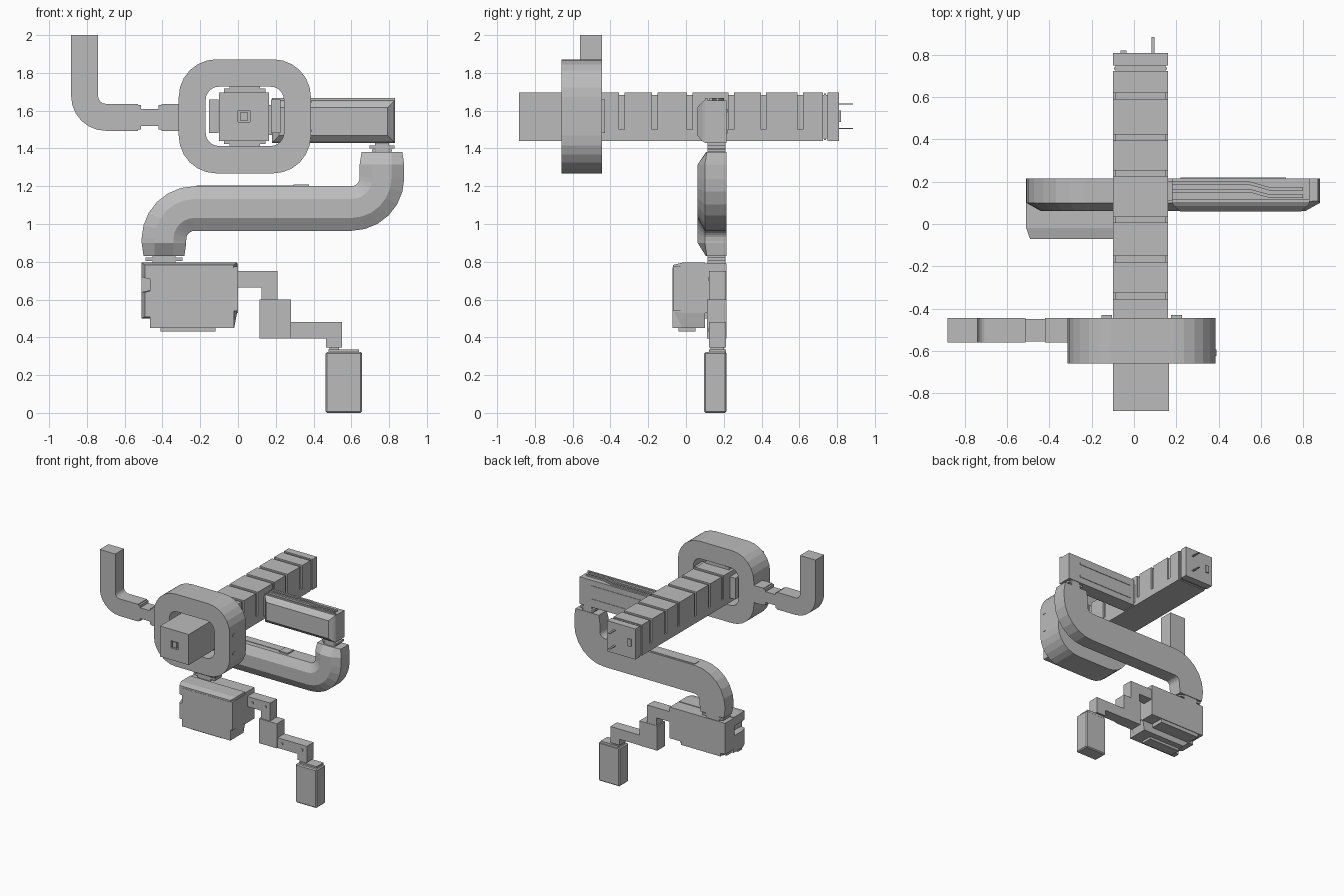
import bpy, bmesh, math
from mathutils import Vector

old = bpy.data.objects.get("Cube")
if old:
    bpy.data.objects.remove(old)

grey = bpy.data.materials.new("plain_grey")
grey.use_nodes = True
grey.diffuse_color = (.5, .5, .5, 1)
grey.node_tree.nodes["Principled BSDF"].inputs["Base Color"].default_value = grey.diffuse_color


def finish(name, bm):
    bmesh.ops.recalc_face_normals(bm, faces=bm.faces)
    mesh = bpy.data.meshes.new(name)
    bm.to_mesh(mesh)
    bm.free()
    mesh.materials.append(grey)
    obj = bpy.data.objects.new(name, mesh)
    bpy.context.collection.objects.link(obj)
    return obj


def loft(name, loops, closed=False):
    """Skin a row of equal loops; cap the ends, or join last to first."""
    bm = bmesh.new()
    rows = [[bm.verts.new(p) for p in loop] for loop in loops]
    pairs = list(zip(rows, rows[1:]))
    if closed:
        pairs.append((rows[-1], rows[0]))
    else:
        bm.faces.new(rows[0])
        bm.faces.new(rows[-1])
    for a, b in pairs:
        for i in range(len(a)):
            j = i - 1
            bm.faces.new((a[j], a[i], b[i], b[j]))
    return finish(name, bm)


def box(name, x, y, z, bevel=0):
    """A block between the low and high limits on each axis."""
    bm = bmesh.new()
    bmesh.ops.create_cube(bm, size=1)
    for v in bm.verts:
        v.co = [(lo + hi) / 2 + c * (hi - lo) for c, (lo, hi) in zip(v.co, (x, y, z))]
    if bevel:
        bmesh.ops.bevel(bm, geom=bm.edges[:], offset=bevel, segments=1, affect='EDGES')
    return finish(name, bm)


def shrink(limits, amount):
    return limits[0] + amount, limits[1] - amount


def around(centre, half):
    return centre - half, centre + half


def at_depth(outline, y):
    return [(x, y, z) for x, z in outline]


def prism(name, outline, y):
    return loft(name, [at_depth(outline, depth) for depth in y])


def arc(cx, cz, r, start, turn, segs=6):
    angles = [math.radians(start + turn * i / segs) for i in range(segs + 1)]
    return [(cx + r * math.cos(a), cz + r * math.sin(a)) for a in angles]


def round_rect(x, z, r=0, segs=0):
    if not segs:
        return [(x[1], z[1]), (x[0], z[1]), (x[0], z[0]), (x[1], z[0])]
    corners = round_rect(shrink(x, r), shrink(z, r))
    return [p for k, c in enumerate(corners) for p in arc(*c, r, 90 * k, 90, segs)]


def frame(name, outer, inner, y):
    near, far = y
    return loft(name, [at_depth(outer, near), at_depth(outer, far),
                       at_depth(inner, far), at_depth(inner, near)], closed=True)


def sweep(name, path, section):
    """Sweep along an xz path; section(is_end) gives (offset, y) points."""
    points = [Vector(p) for p in path]
    last = len(points) - 1
    loops = []
    for i, p in enumerate(points):
        # the straight runs at both ends stay square to the path
        before = points[i - 1] if i > 0 else p
        after = points[i + 1] if i < last else p
        if i == 1:
            after = p
        if i == last - 1:
            before = p
        t = (after - before).normalized()
        loops.append([(p.x - t.y * o, y, p.y + t.x * o) for o, y in section(i in (0, last))])
    return loft(name, loops)


# main beam: recessed core, continuous lower band, separate upper segments
BEAM_X, BEAM_Z = (-.1, .16), (1.44, 1.695)
BEAM_START, BEAM_END, BAND_TOP = -.6, .725, 1.5
box("beam_core", shrink(BEAM_X, .012), (BEAM_START, .75), shrink(BEAM_Z, .012))
box("beam_lower_band", BEAM_X, (BEAM_START, BEAM_END), (BEAM_Z[0], BAND_TOP))
start = BEAM_START
for groove in (-.34, -.165, .02, .24, .41, .605, BEAM_END + .014):
    box("beam_segment", BEAM_X, (start, groove - .014), (BAND_TOP, BEAM_Z[1]))
    start = groove + .014
box("beam_seal", shrink(BEAM_X, .005), (.73, .74), shrink(BEAM_Z, .005))
box("beam_end_plate", BEAM_X, (.75, .81), BEAM_Z)
for height in (1.505, 1.635):
    box("end_prong", around(.09, .008), (.8, .885), around(height, .003))
box("end_latch", around(-.05, .015), (.8, .82), around(1.57, .03))

# front head with a small square window
HEAD_X = (BEAM_X[0], .165)
frame("front_head", round_rect(HEAD_X, BEAM_Z),
      round_rect(around(.032, .032), around(1.57, .03)), (-.885, -.86))
box("front_head_body", HEAD_X, (-.86, -.59), BEAM_Z)
box("window_bar", around(.032, .018), (-.88, -.85), around(1.57, .024))

# rounded ring around the beam, with mounts mirrored about its middle
RING_X, RING_Z, RING_Y = .036, 1.57, (-.66, -.445)
frame("ring", round_rect(around(RING_X, .35), around(RING_Z, .302), .2, 6),
      round_rect(around(RING_X, .207), around(RING_Z, .157), .07, 6), RING_Y)
MOUNT_Y = (-.54, -.46)
for side in (-1, 1):
    box("ring_side_pad", around(RING_X + side * .165, .025), (-.54, -.43), around(RING_Z, .088))
    box("ring_mount", around(RING_X, .11), MOUNT_Y, around(RING_Z + side * .135, .012))
    box("ring_mount_stem", around(RING_X, .08), MOUNT_Y, around(RING_Z + side * .15, .014))
    box("ring_side_tab", (.38, .39), around(-.61, .015), around(RING_Z + side * .077, .007))

# upright pipe bending into the ring
PIPE_Y, PIPE_Z, PIPE_HALF = (-.56, -.445), 1.565, .0715


def pipe_section(is_end):
    return round_rect(around(0, PIPE_HALF), PIPE_Y)


sweep("bent_pipe", [(-.812, 2)] + arc(-.7, PIPE_Z + .112, .112, 180, 90) + [(-.53, PIPE_Z)],
      pipe_section)
box("pipe_coupling", (-.53, -.4), shrink(PIPE_Y, .005), around(PIPE_Z, .045))
for flange in (-.522, -.412):
    box("pipe_flange", around(flange, .008), PIPE_Y, around(PIPE_Z, .065))
box("pipe_stub", (-.405, -.3), PIPE_Y, around(PIPE_Z, PIPE_HALF))

# upper side arm with a chamfered front and stepped top rails
BACK = .215
ARM_X, ARM_Z, RAIL_Z = (.18, .83), (1.43, 1.655), (1.645, 1.666)
loft("side_arm", [at_depth(round_rect(shrink(ARM_X, inset), shrink(ARM_Z, inset)), y)
                  for y, inset in ((BACK, 0), (.1, 0), (.085, .01), (.06, .038))])
box("arm_joint", (.15, .2), (.11, .2), around(1.55, .08))
box("arm_top_edge", ARM_X, (.1, .115), RAIL_Z)
for rail_y in (.157, .192):
    loft("arm_stepped_rail", [[(x, y, z) for y, z in round_rect(around(rail_y - drop, .008), RAIL_Z)]
                              for x, drop in ((ARM_X[0], 0), (.55, 0), (.64, .025), (.8, .025))])
for strip_z in (1.49, 1.6):
    box("arm_back_strip", (.22, .72), (.21, .219), around(strip_z, .01))

# S-shaped arm with a raised, tapered front
BEND, TOP_X, RUN_Z, LOW_X = .162, .762, 1.082, -.392


def s_section(is_end):
    half, front, shoulder = (.108, .105, .11) if is_end else (.118, .062, .1)
    right = [(half, BACK), (half, shoulder), (.05, front)]
    return right + [(-o, y) for o, y in reversed(right)]


sweep("s_arm", [(TOP_X, 1.38), (TOP_X, 1.315)]
      + arc(TOP_X - BEND, RUN_Z + BEND, BEND, 0, -90)
      + arc(LOW_X + BEND, RUN_Z - BEND, BEND, 90, 90)
      + [(LOW_X, .9), (LOW_X, .83)], s_section)
box("s_arm_top_strip", (-.22, .375), (.14, .2), (1.195, 1.204))
box("s_arm_top_pad", (.295, .375), (.12, .2), (1.195, 1.21))

# swivels at both ends of the S-shaped arm
SWIVEL_Y = (.115, .21)
box("upper_swivel", around(TOP_X, .038), SWIVEL_Y, (1.37, 1.44))
box("upper_swivel_flange", around(TOP_X, .067), SWIVEL_Y, around(1.407, .008))
box("upper_swivel_washer", around(TOP_X, .052), SWIVEL_Y, around(1.39, .005))
box("lower_swivel", around(LOW_X, .06), SWIVEL_Y, (.78, .84))
box("lower_swivel_flange", around(LOW_X, .098), SWIVEL_Y, around(.813, .009))

# lower housing: notched left side, cut lower corner, tapered front
LEFT, RIGHT, TOP, BOTTOM = -.51, -.005, .795, .45
NOTCH = LEFT + .045
outline = [(LEFT, TOP), (LEFT, .72), (NOTCH, .71), (NOTCH, .65), (LEFT, .64), (LEFT, .5),
           (NOTCH, .5), (-.41, BOTTOM), (RIGHT - .015, BOTTOM), (RIGHT, .53), (RIGHT, TOP)]
middle = Vector(((LEFT + RIGHT) / 2, (TOP + BOTTOM) / 2))
tapered = [middle + (Vector(p) - middle) * .93 for p in outline]
prism("housing_body", outline, (-.02, .1))
loft("housing_front", [at_depth(outline, -.02), at_depth(tapered, -.07)])
box("housing_front_plate", (NOTCH, -.02), (-.072, -.02), (BOTTOM, .77))
box("housing_back", (LEFT, 0), (.09, BACK), (.53, .79))
box("housing_back_lip", (NOTCH, -.1), (.09, .21), (.5, .54))
box("housing_foot", (-.41, -.12), (-.04, .05), (.43, .5))
box("housing_side_rim", (-.02, 0), (-.07, .1), (.54, .775))

# stepped links
LINK_Y, ARM_DEPTH = (.122, .212), .085


def hooked_link(name, start, corner, top, foot):
    """A level bar that turns down at its far end."""
    under, inner = top - ARM_DEPTH, corner - ARM_DEPTH
    prism(name, [(start, top), (corner, top), (corner, foot), (inner, foot),
                 (inner, under), (start, under)], LINK_Y)
    for stud_x in (start + .05, inner + ARM_DEPTH / 2):
        box(name + "_stud", around(stud_x, .008), around(LINK_Y[0], .005), around(top - .04, .008))


hooked_link("first_link", 0, .21, .75, .59)
box("middle_link", (.115, .28), (.112, BACK), (.395, .6))
hooked_link("second_link", .27, .55, .48, .345)

# hanging end block
BLOCK_X = .56
box("end_block", around(BLOCK_X, .097), (.095, BACK), (0, .322), bevel=.008)
box("end_block_cap", around(BLOCK_X, .08), LINK_Y, (.31, .335))
box("end_block_pin", around(BLOCK_X - .05, .025), (.13, .2), (.32, .35))
